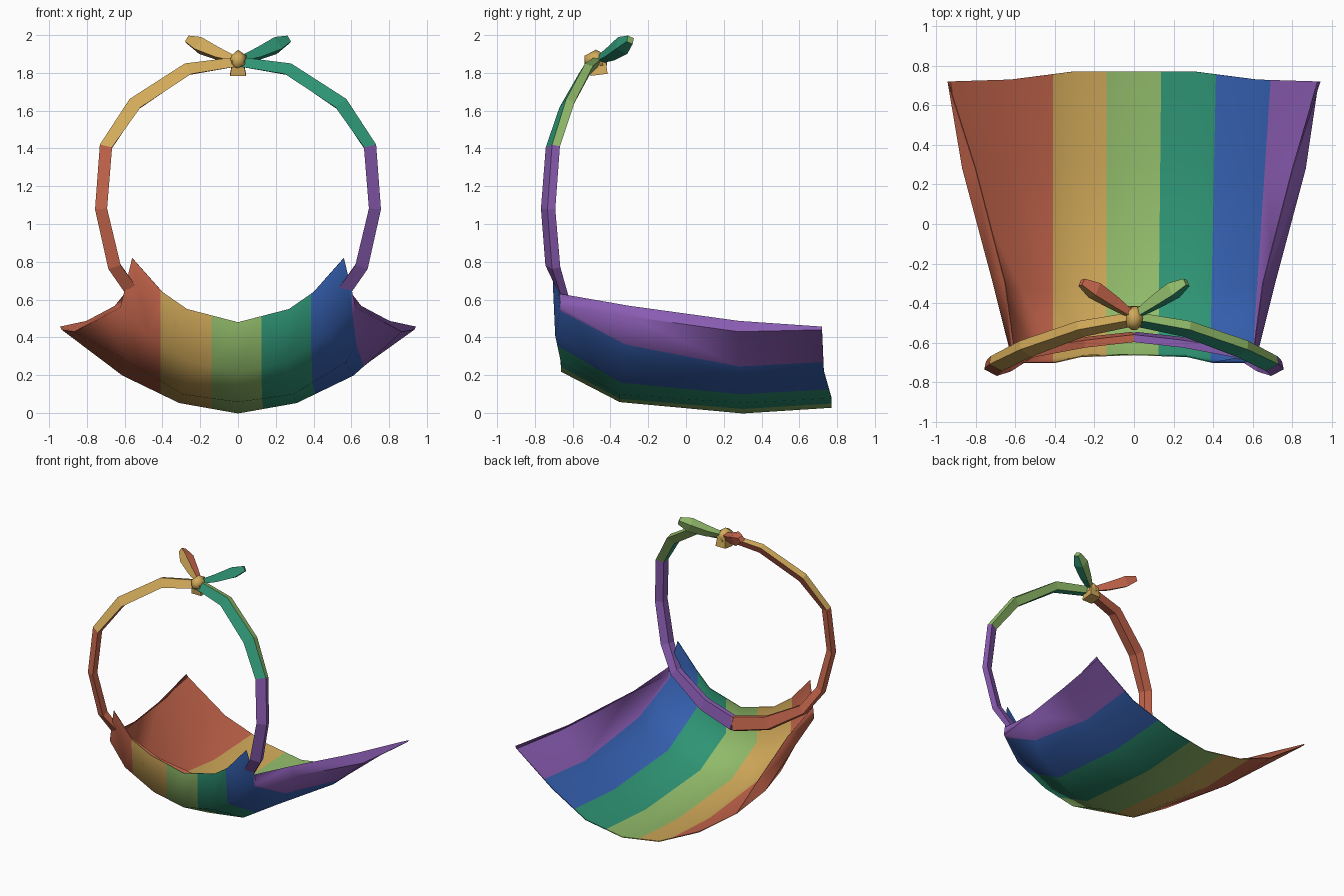
import bpy
import bmesh
from mathutils import Vector

cube = bpy.data.objects.get("Cube")
if cube:
    bpy.data.objects.remove(cube, do_unlink=True)


def material(name, rgb):
    lin = [((c / 255 + 0.055) / 1.055) ** 2.4 for c in rgb] + [1]
    mat = bpy.data.materials.new(name)
    mat.use_nodes = True
    mat.diffuse_color = lin
    mat.node_tree.nodes["Principled BSDF"].inputs["Base Color"].default_value = lin
    return mat


MATS = [
    material("coral red", (200, 103, 77)),
    material("mustard yellow", (210, 170, 90)),
    material("leaf green", (145, 187, 106)),
    material("teal green", (46, 148, 116)),
    material("royal blue", (54, 97, 178)),
    material("violet", (138, 92, 178)),
]
RED, YELLOW, GREEN, TEAL, BLUE, VIOLET = range(len(MATS))


def finish(bm, name):
    bmesh.ops.recalc_face_normals(bm, faces=bm.faces)
    mesh = bpy.data.meshes.new(name)
    bm.to_mesh(mesh)
    bm.free()
    for mat in MATS:
        mesh.materials.append(mat)
    obj = bpy.data.objects.new(name, mesh)
    bpy.context.collection.objects.link(obj)
    return obj


def smooth(obj, angle):
    bpy.ops.object.select_all(action="DESELECT")
    bpy.context.view_layer.objects.active = obj
    obj.select_set(True)
    bpy.ops.object.shade_smooth_by_angle(angle=angle)


def tube(name, stations, section, side, color):
    """Four-sided tube; stations are (x, y, z, outward radius, depth radius),
    section lists corners as (outward, backward) factors of those radii."""
    bm = bmesh.new()
    pts = [Vector((side * x, y, z)) for x, y, z, _, _ in stations]
    rings = []
    for i, (p, s) in enumerate(zip(pts, stations)):
        t = (pts[min(i + 1, len(pts) - 1)] - pts[max(i - 1, 0)]).normalized()
        b = t.cross(Vector((0, side, 0))).normalized()
        c = b.cross(t)
        if c.y < 0:
            c = -c
        rings.append([bm.verts.new(p + b * u * s[3] + c * v * s[4]) for u, v in section])
    for lower, upper in zip(rings, rings[1:]):
        for k in range(4):
            n = (k + 1) % 4
            f = bm.faces.new((lower[k], lower[n], upper[n], upper[k]))
            f.material_index = color(k, f.calc_center_median().z)
    for ring in (rings[0], rings[-1]):
        f = bm.faces.new(ring)
        f.material_index = color(1, f.calc_center_median().z)
    return finish(bm, name)


# Cloth: rows from the back edge to the raised front rim, centre to curled side
ROWS = [
    [(0, .77, .03), (.31, .77, .08), (.62, .73, .22), (.93, .72, .44), (.94, .72, .455)],
    [(0, .3, 0), (.31, .3, .055), (.61, .28, .2), (.865, .28, .43), (.8, .28, .485)],
    [(0, -.35, .06), (.29, -.35, .1), (.57, -.33, .27), (.71, -.3, .51), (.65, -.3, .565)],
    [(0, -.66, .22), (.25, -.66, .27), (.47, -.69, .41), (.62, -.66, .56), (.6, -.67, .63)],
    [(0, -.66, .48), (.27, -.67, .55), (.4, -.7, .64), (.56, -.7, .82), (.6, -.67, .63)],
]
bm = bmesh.new()
grid = []
for row in ROWS:
    full = [(-x, y, z) for x, y, z in reversed(row[1:])] + row
    grid.append([bm.verts.new(p) for p in full])
for a, b in zip(grid, grid[1:]):
    for i in range(len(a) - 1):
        bm.faces.new((a[i], b[i], b[i + 1], a[i + 1]))
bmesh.ops.remove_doubles(bm, verts=bm.verts, dist=0.001)

# Stripes: cut along lengthwise lines x = start + slope * y
STRIPES = [(-.41, 0), (-.14, 0), (.13, .01), (.40, .02), (.645, .065)]
for start, slope in STRIPES:
    bmesh.ops.bisect_plane(bm, geom=bm.verts[:] + bm.edges[:] + bm.faces[:],
                           plane_co=(start, 0, 0), plane_no=(1, -slope, 0), dist=0.0005)
for f in bm.faces:
    c = f.calc_center_median()
    f.material_index = sum(c.x > start + slope * c.y for start, slope in STRIPES)
cloth = finish(bm, "cloth_sheet")
thick = cloth.modifiers.new("thickness", "SOLIDIFY")
thick.thickness = 0.006
thick.offset = 0
bpy.context.view_layer.objects.active = cloth
bpy.ops.object.modifier_apply(modifier=thick.name)
smooth(cloth, 1.3)

# Neck strap: from the knot, round the side, and behind the front rim
STRAP = [
    (0, -.48, 1.86, .025, .035),
    (.27, -.53, 1.82, .032, .04),
    (.55, -.63, 1.635, .036, .042),
    (.7, -.705, 1.41, .033, .038),
    (.725, -.73, 1.08, .032, .038),
    (.655, -.705, .775, .034, .04),
    (.54, -.645, .61, .035, .03),
    (.27, -.6, .45, .05, .025),
    (0, -.57, .385, .055, .025),
]
# Corners: outer, back, inner back, inner front
STRAP_SECTION = [(1, -.1), (.7, 1), (-1, .5), (-1, -1)]

# Bow loops, with the top ridge twisted forward
BOW = [
    (.01, -.46, 1.87, .02, .02),
    (.1, -.4, 1.9, .036, .036),
    (.2, -.335, 1.945, .048, .046),
    (.265, -.295, 1.975, .024, .024),
]
BOW_SECTION = [(.9, -.6), (.6, .9), (-.9, .6), (-.6, -.9)]

# Colours per tube face, in corner order
SIDES = [
    ("left", 1, VIOLET, (GREEN, GREEN, TEAL, TEAL), (GREEN, GREEN, TEAL, TEAL)),
    ("right", -1, RED, (YELLOW, RED, RED, YELLOW), (RED, RED, YELLOW, YELLOW)),
]
for label, side, low, strap, bow in SIDES:
    tube(label + "_neck_strap", STRAP, STRAP_SECTION, side,
         lambda k, z: strap[k] if z > 1.41 else low)
    tube(label + "_bow_loop", BOW, BOW_SECTION, side, lambda k, z: bow[k])

# Knot with a short flared tail
bm = bmesh.new()
bmesh.ops.create_icosphere(bm, subdivisions=1, radius=1)
for v in bm.verts:
    v.co = Vector((v.co.x * .05, v.co.y * .07 - .477, v.co.z * .058 + 1.865))
for f in bm.faces:
    f.material_index = YELLOW
smooth(finish(bm, "bow_knot"), 0.9)
TAIL = [(0, -.47, 1.87, .034, .045), (0, -.465, 1.83, .035, .045), (0, -.46, 1.79, .042, .045)]
tube("knot_tail", TAIL, [(1, -1), (1, 1), (-1, 1), (-1, -1)], 1, lambda k, z: YELLOW)
